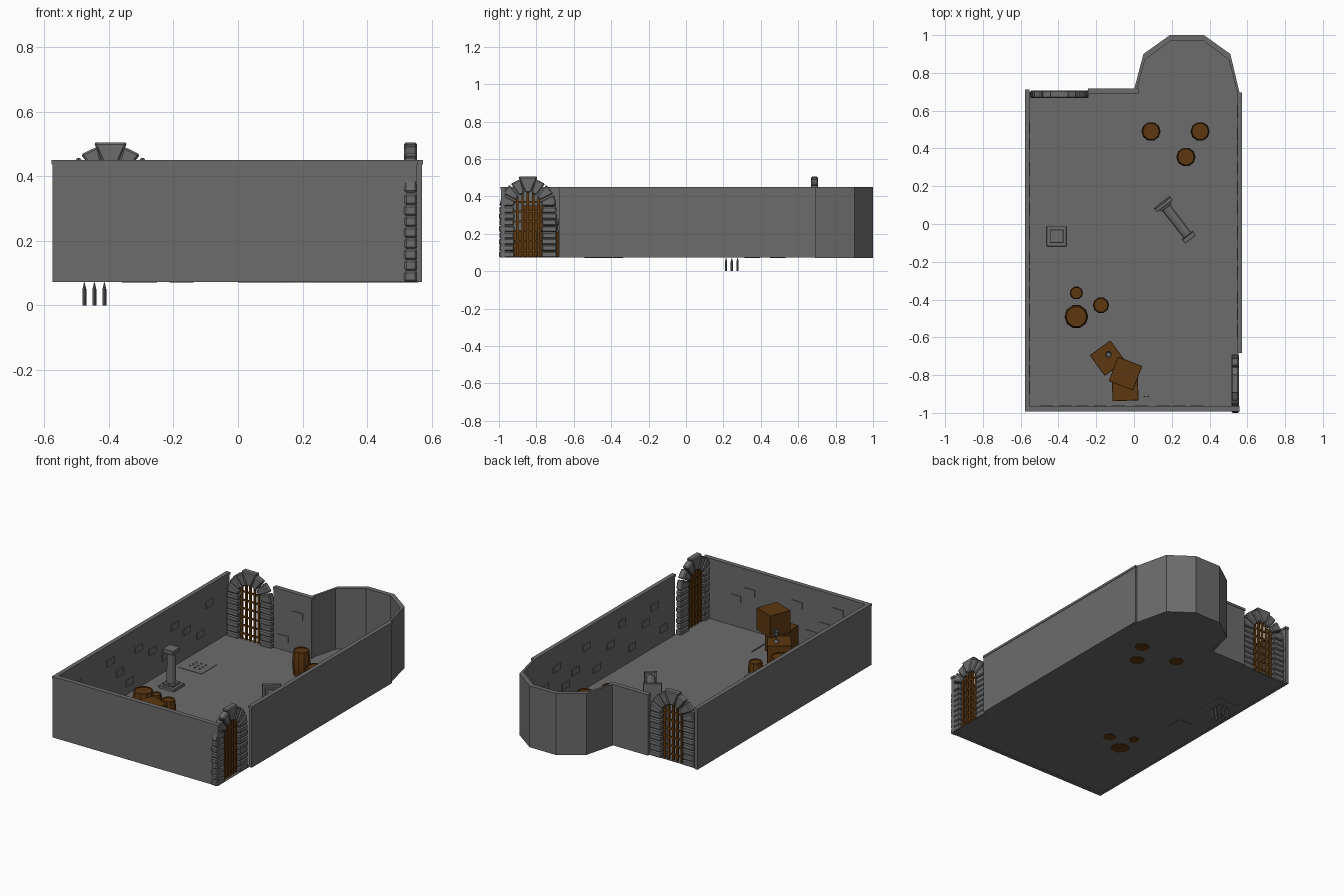
import bpy, bmesh, math, random
from mathutils import Matrix, Vector

if "Cube" in bpy.data.objects:
    bpy.data.objects.remove(bpy.data.objects["Cube"])

random.seed(4)
FLOOR, TOP = 0.076, 0.45


def material(name, rgb):
    m = bpy.data.materials.new(name)
    m.diffuse_color = (*rgb, 1)
    m.use_nodes = True
    m.node_tree.nodes["Principled BSDF"].inputs["Base Color"].default_value = m.diffuse_color
    return m


STONE = material("grey stone", (0.15, 0.15, 0.15))
WOOD = material("brown wood", (0.11, 0.039, 0.005))


def finish(name, bm, mat, bevel=0, matrix=None):
    bmesh.ops.recalc_face_normals(bm, faces=bm.faces)
    me = bpy.data.meshes.new(name)
    bm.to_mesh(me)
    bm.free()
    me.materials.append(mat)
    ob = bpy.data.objects.new(name, me)
    bpy.context.collection.objects.link(ob)
    if matrix:
        ob.matrix_world = matrix
    if bevel:
        mod = ob.modifiers.new("bevel", "BEVEL")
        mod.width, mod.segments = bevel, 1
    return ob


def box(bm, x0, x1, y0, y1, z0, z1):
    m = Matrix.Translation(((x0 + x1) / 2, (y0 + y1) / 2, (z0 + z1) / 2))
    m = m @ Matrix.Diagonal((x1 - x0, y1 - y0, z1 - z0, 1))
    bmesh.ops.create_cube(bm, size=1, matrix=m)


def prism(bm, pts, offset):
    """Extrude a planar loop of 3D points along offset."""
    f = bm.faces.new([bm.verts.new(p) for p in pts])
    r = bmesh.ops.extrude_face_region(bm, geom=[f])
    bmesh.ops.translate(bm, vec=offset,
                        verts=[v for v in r["geom"] if isinstance(v, bmesh.types.BMVert)])
    bm.faces.ensure_lookup_table()


def lathe(bm, profile, sides):
    """Stack rings of (radius, z) and close both ends."""
    rings = [[bm.verts.new((r * math.cos(2 * math.pi * i / sides),
                            r * math.sin(2 * math.pi * i / sides), z))
              for i in range(sides)] for r, z in profile]
    for a, b in zip(rings, rings[1:]):
        for i in range(sides):
            j = (i + 1) % sides
            bm.faces.new((a[i], a[j], b[j], b[i]))
    bm.faces.new(rings[0][::-1])
    bm.faces.new(rings[-1])


# Floor slab, including the apse
bm = bmesh.new()
outer = [(0.56, 0.69), (0.51, 0.90), (0.37, 1.0), (0.19, 1.0), (0.05, 0.90), (0.0, 0.71)]
inner = [(0.548, 0.69), (0.502, 0.87), (0.364, 0.972), (0.196, 0.972), (0.058, 0.87), (0.012, 0.70)]
outline = [(-0.57, -0.98), (0.555, -0.98)] + inner + [(-0.57, 0.70)]
prism(bm, [(x, y, 0.073) for x, y in outline], (0, 0, FLOOR - 0.073))
finish("floor", bm, STONE)

# Straight walls, each with a slightly wider cap
walls = {"left_wall": (-0.575, -0.555, -0.99, 0.71),
         "front_wall": (-0.575, 0.555, -0.99, -0.967),
         "right_wall": (0.55, 0.57, -0.68, 0.692),
         "back_wall": (-0.24, 0.02, 0.692, 0.715)}
for name, (x0, x1, y0, y1) in walls.items():
    bm = bmesh.new()
    box(bm, x0, x1, y0, y1, 0.072, 0.436)
    box(bm, x0 - 0.003, x1 + 0.003, y0 - 0.003, y1 + 0.003, 0.436, TOP)
    finish(name, bm, STONE)

# Apse wall, one block per side
bm = bmesh.new()
for i in range(5):
    quad = [outer[i], outer[i + 1], inner[i + 1], inner[i]]
    prism(bm, [(x, y, 0.07) for x, y in quad], (0, 0, TOP - 0.07))
bmesh.ops.remove_doubles(bm, verts=bm.verts, dist=0.0001)
finish("apse_wall", bm, STONE)

# Raised bricks scattered over the inner wall faces
bm = bmesh.new()


def bricks(start, end, along_x, face, inward):
    t, k = start, 0
    while t + 0.07 < end:
        z = (0.14, 0.31, 0.22)[k % 3] + random.uniform(-0.02, 0.02)
        d = sorted((face - inward * 0.002, face + inward * 0.005))
        if along_x:
            box(bm, t, t + 0.07, *d, z, z + 0.04)
        else:
            box(bm, *d, t, t + 0.07, z, z + 0.04)
        t += random.uniform(0.08, 0.14)
        k += 1


bricks(-0.90, 0.62, False, -0.555, 1)
bricks(-0.60, 0.66, False, 0.55, -1)
bricks(-0.50, 0.48, True, -0.967, 1)
bricks(-0.21, 0.0, True, 0.692, -1)
finish("wall_bricks", bm, STONE)


# Arched gates: jamb stones, wedge stones, keystone and a wooden grille
def gate(name, matrix):
    bm = bmesh.new()
    spring, courses = 0.345, 8
    h = (spring - 0.072) / courses
    for i in range(courses):
        z, w = 0.072 + i * h, 0.002 * (i % 2)
        for s in (-1, 1):
            a, b = sorted((s * (0.072 + w), s * (0.155 - w)))
            box(bm, a, b, -0.02 + w / 2, 0.02 - w / 2, z + 0.0005, z + h - 0.0005)
    step = math.pi / 7
    for i in (0, 1, 2, 4, 5, 6):
        a0, a1 = i * step + 0.03, (i + 1) * step - 0.03
        loop = [(0.075, a0), (0.153, a0), (0.153, a1), (0.075, a1)]
        prism(bm, [(r * math.cos(a), -0.02, spring + r * math.sin(a)) for r, a in loop], (0, 0.04, 0))
    prism(bm, [(-0.014, -0.02, 0.42), (0.014, -0.02, 0.42),
               (0.052, -0.02, 0.505), (-0.052, -0.02, 0.505)], (0, 0.04, 0))
    finish(name + "_arch", bm, STONE, 0.006, matrix)
    bm = bmesh.new()
    for i in range(-2, 3):
        x = i * 0.029
        top = spring + math.sqrt(0.08 ** 2 - x * x)
        box(bm, x - 0.0065, x + 0.0065, -0.006, 0.006, FLOOR, top)
    for i in range(6):
        z = 0.11 + i * 0.052
        box(bm, -0.075, 0.075, -0.004, 0.004, z - 0.005, z + 0.005)
    finish(name + "_grille", bm, WOOD, 0, matrix)


gate("back_gate", Matrix.Translation((-0.395, 0.687, 0)))
gate("right_gate", Matrix.Translation((0.535, -0.845, 0)) @ Matrix.Rotation(math.pi / 2, 4, 'Z'))

# Barrels: bulged staves with a recessed lid
for i, (x, y, r, h) in enumerate([(0.09, 0.49, 0.051, 0.15), (0.35, 0.49, 0.051, 0.15),
                                  (0.275, 0.355, 0.051, 0.15), (-0.305, -0.365, 0.035, 0.10),
                                  (-0.175, -0.43, 0.043, 0.125), (-0.305, -0.49, 0.063, 0.17)]):
    bm = bmesh.new()
    lathe(bm, [(r * .86, -0.005), (r * .96, h * .25), (r, h * .5), (r * .96, h * .75),
               (r * .86, h), (r * .80, h), (r * .80, h - 0.006)], 10)
    finish(f"barrel_{i + 1}", bm, WOOD, 0, Matrix.Translation((x, y, FLOOR)))

# Stacked crates
for i, (x, y, z, turn, s) in enumerate([(-0.14, -0.71, 0, 36, 0.135), (-0.047, -0.867, 0, 2, 0.138),
                                        (-0.045, -0.792, 0.138, -21, 0.138)]):
    bm = bmesh.new()
    box(bm, -s / 2, s / 2, -s / 2, s / 2, 0, s)
    finish(f"crate_{i + 1}", bm, WOOD, 0.002,
           Matrix.Translation((x, y, FLOOR + z)) @ Matrix.Rotation(math.radians(turn), 4, 'Z'))

# Goblet on the low crate
bm = bmesh.new()
lathe(bm, [(0.016, 0), (0.014, 0.005), (0.005, 0.012), (0.005, 0.032), (0.015, 0.042),
           (0.018, 0.068), (0.015, 0.068), (0.011, 0.046)], 10)
finish("goblet", bm, STONE, 0, Matrix.Translation((-0.135, -0.69, FLOOR + 0.135)))

# Sword lying on the floor
bm = bmesh.new()
prism(bm, [(0.061, -0.912, 0.077), (0.069, -0.912, 0.077), (0.068, -0.75, 0.077),
           (0.065, -0.735, 0.077), (0.062, -0.75, 0.077)], (0, 0, 0.004))
box(bm, 0.050, 0.080, -0.917, -0.911, 0.076, 0.084)
box(bm, 0.0615, 0.0685, -0.945, -0.917, 0.076, 0.083)
finish("sword", bm, STONE)


# Pillars: one standing, one toppled
def pillar(name, matrix):
    bm = bmesh.new()
    box(bm, -0.053, 0.053, -0.053, 0.053, -0.004, 0.016)
    box(bm, -0.036, 0.036, -0.036, 0.036, 0.016, 0.028)
    lathe(bm, [(0.028, 0.028), (0.026, 0.215)], 8)
    box(bm, -0.036, 0.036, -0.036, 0.036, 0.215, 0.24)
    finish(name, bm, STONE, 0.002, matrix)


pillar("standing_pillar", Matrix.Translation((-0.41, -0.065, FLOOR)))
base, head = Vector((0.152, 0.11, FLOOR + 0.052)), Vector((0.298, -0.08, FLOOR + 0.036))
pillar("fallen_pillar", Matrix.Translation(base) @ (head - base).to_track_quat('Z', 'Y').to_matrix().to_4x4())

# Spike trap: thin plate with hole rims above, spikes below the floor
bm = bmesh.new()
cx, cy = -0.445, 0.245
box(bm, cx - 0.078, cx + 0.078, cy - 0.078, cy + 0.078, 0.072, FLOOR + 0.003)
finish("trap_plate", bm, STONE)
for name, profile in (("trap_spikes", [(0.001, 0.071), (0.006, 0.050), (0.006, 0.0)]),
                      ("trap_holes", [(0.008, 0.078), (0.008, 0.081), (0.004, 0.081), (0.004, 0.0795)])):
    bm = bmesh.new()
    for i in (-1, 0, 1):
        for j in (-1, 0, 1):
            part = bmesh.new()
            lathe(part, profile, 8)
            bmesh.ops.translate(part, verts=part.verts, vec=(cx + i * 0.031, cy + j * 0.031, 0))
            me = bpy.data.meshes.new("part")
            part.to_mesh(me)
            part.free()
            bm.from_mesh(me)
            bpy.data.meshes.remove(me)
    finish(name, bm, STONE)
